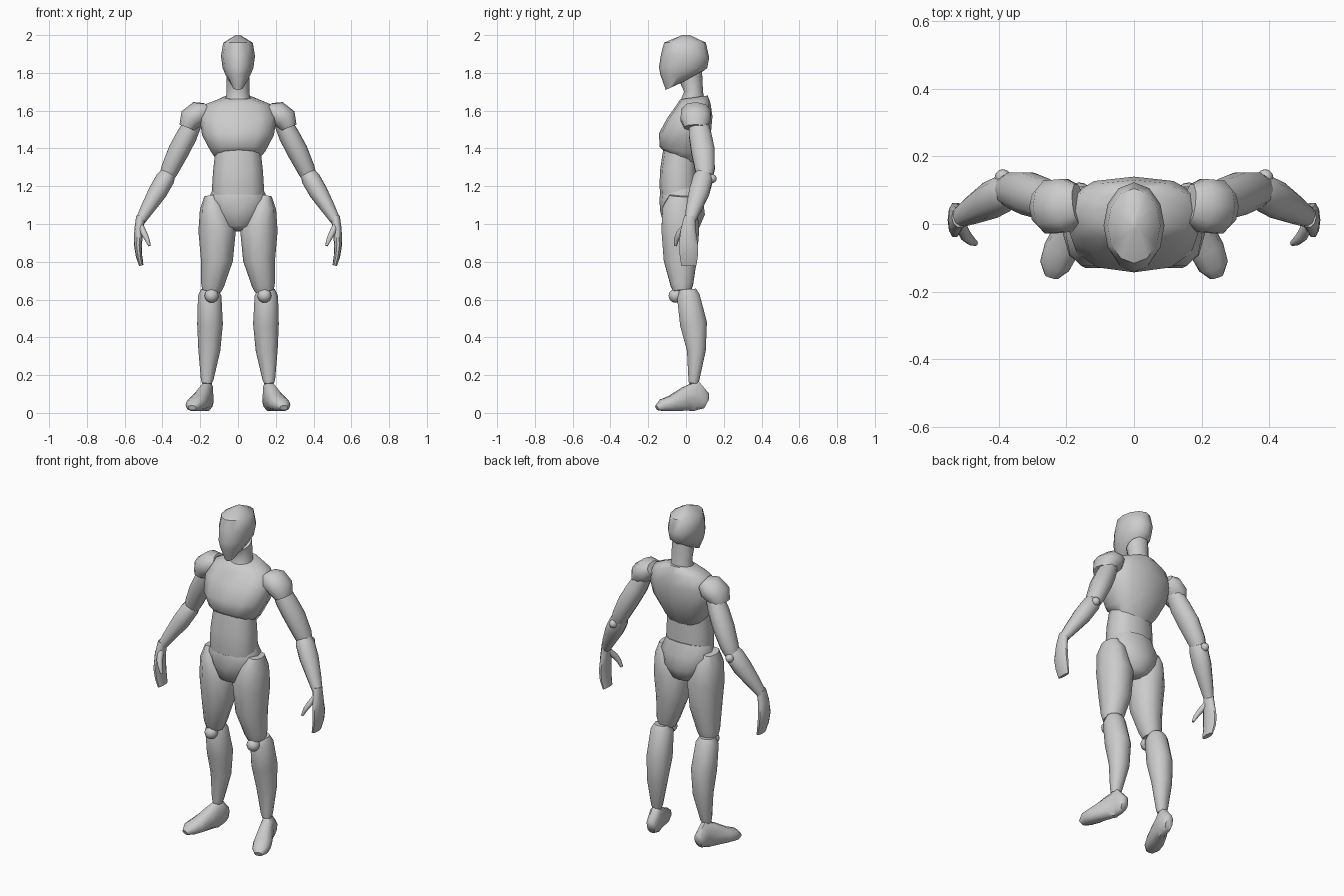
import bpy, bmesh, math
from mathutils import Vector


def finish(name, bm, mirror, angle=50):
    bmesh.ops.recalc_face_normals(bm, faces=bm.faces)
    me = bpy.data.meshes.new(name)
    bm.to_mesh(me)
    bm.free()
    ob = bpy.data.objects.new(name, me)
    bpy.context.collection.objects.link(ob)
    bpy.ops.object.select_all(action='DESELECT')
    bpy.context.view_layer.objects.active = ob
    ob.select_set(True)
    bpy.ops.object.shade_smooth_by_angle(angle=math.radians(angle))
    if mirror:
        ob.modifiers.new("Mirror", 'MIRROR')
    return ob


def skin(name, frames, mirror=False, sides=12, power=1.0):
    """Loft rounded rings, each given as centre and two half axes."""
    bm = bmesh.new()
    sp = lambda t: math.copysign(abs(t) ** power, t) if abs(t) > 1e-6 else 0.0
    rings = []
    for c, u, v in frames:
        ring = []
        for i in range(sides):
            a = 2 * math.pi * i / sides
            ring.append(bm.verts.new(c + u * sp(math.cos(a)) + v * sp(math.sin(a))))
        rings.append(ring)
    for a, b in zip(rings, rings[1:]):
        for i in range(sides):
            j = (i + 1) % sides
            bm.faces.new((a[i], a[j], b[j], b[i]))
    bm.faces.new(rings[0])
    bm.faces.new(rings[-1])
    return finish(name, bm, mirror)


def core(name, rings, power=1.0, sides=12):
    """Centre-line part: rings of front y, front z, back y, back z, half width."""
    frames = []
    for fy, fz, by, bz, w in rings:
        f, b = Vector((0, fy, fz)), Vector((0, by, bz))
        frames.append(((f + b) / 2, Vector((w, 0, 0)), (b - f) / 2))
    return skin(name, frames, False, sides, power)


def limb(name, pts, ref=(0, 1, 0), power=0.95, sides=10):
    """Mirrored part: path points x, y, z with two radii, rings square to the path."""
    ps = [Vector(p[:3]) for p in pts]
    frames = []
    for i, p in enumerate(pts):
        t = (ps[min(i + 1, len(ps) - 1)] - ps[max(i - 1, 0)]).normalized()
        v = Vector(ref)
        v = (v - t * v.dot(t)).normalized()
        frames.append((ps[i], v.cross(t) * p[3], v * p[4]))
    return skin(name, frames, True, sides, power)


def ball(name, loc, r):
    bm = bmesh.new()
    bmesh.ops.create_uvsphere(bm, u_segments=12, v_segments=8, radius=r)
    bmesh.ops.translate(bm, verts=bm.verts, vec=loc)
    return finish(name, bm, True)


# head and neck
core("head", [(-.107, 1.71, -.03, 1.745, .03), (-.136, 1.79, .06, 1.785, .065),
              (-.143, 1.83, .112, 1.825, .082), (-.132, 1.9, .123, 1.88, .09),
              (-.116, 1.96, .105, 1.96, .078), (-.02, 2.0, .02, 2.0, .012)])
core("neck", [(-.03, 1.65, .10, 1.65, .067), (-.01, 1.70, .09, 1.70, .06),
              (-.03, 1.745, .085, 1.81, .062)])

# torso
core("chest", [(-.115, 1.385, .05, 1.30, .11), (-.14, 1.41, .09, 1.36, .145),
               (-.143, 1.48, .13, 1.46, .19), (-.10, 1.56, .14, 1.57, .205),
               (-.05, 1.63, .13, 1.64, .17), (-.03, 1.66, .115, 1.68, .08)], power=.8)
core("abdomen", [(-.135, 1.13, .06, 1.13, .135), (-.14, 1.2, .06, 1.2, .137),
                 (-.138, 1.28, .06, 1.28, .132), (-.12, 1.40, .06, 1.38, .12)], power=.85)
core("pelvis", [(-.08, .97, .03, .96, .045), (-.118, .99, .07, .98, .085),
                (-.137, 1.07, .10, 1.05, .135), (-.141, 1.13, .09, 1.13, .16),
                (-.138, 1.155, .07, 1.205, .135)], power=.9)

# legs
limb("thigh", [(.145, -.03, 1.15, .035, .06), (.135, -.033, 1.09, .068, .095),
               (.11, -.03, .97, .10, .105), (.112, -.03, .81, .085, .092),
               (.135, -.022, .68, .062, .063), (.14, -.02, .645, .05, .05)])
ball("knee", (.14, -.055, .62), .037)
limb("shin", [(.15, .01, .655, .045, .045), (.15, .012, .62, .062, .063),
              (.148, .04, .47, .068, .075), (.152, .055, .33, .058, .052),
              (.163, .042, .18, .034, .031), (.165, .04, .155, .026, .026)])
limb("foot", [(.158, .108, .05, .022, .03), (.160, .09, .06, .032, .055),
              (.165, .05, .09, .036, .085), (.185, 0, .073, .042, .066),
              (.215, -.075, .05, .052, .043), (.235, -.125, .04, .045, .033),
              (.243, -.155, .027, .022, .014)], ref=(0, 0, 1), power=.85)

# arms
limb("shoulder_pad", [(.165, .06, 1.61, .035, .06), (.2, .055, 1.59, .066, .082),
                      (.25, .05, 1.555, .064, .082), (.268, .05, 1.51, .045, .062)])
limb("upper_arm", [(.23, .065, 1.55, .045, .05), (.27, .075, 1.47, .055, .062),
                   (.315, .09, 1.385, .056, .065), (.36, .1, 1.29, .048, .055),
                   (.375, .1, 1.255, .042, .045)])
ball("elbow", (.388, .138, 1.24), .024)
limb("forearm", [(.37, .095, 1.265, .042, .045), (.385, .09, 1.24, .05, .055),
                 (.425, .07, 1.17, .05, .056), (.48, .04, 1.08, .037, .042),
                 (.515, .02, 1.02, .027, .031)])

# hands
limb("palm", [(.515, .02, 1.04, .024, .03), (.525, .012, .97, .024, .042),
              (.53, .012, .89, .021, .053), (.524, .015, .83, .017, .05),
              (.512, .015, .78, .012, .042)])
limb("thumb", [(.515, 0, .99, .016, .018), (.497, -.035, .95, .016, .018),
               (.482, -.05, .92, .013, .014), (.468, -.057, .885, .007, .008)], sides=8)
